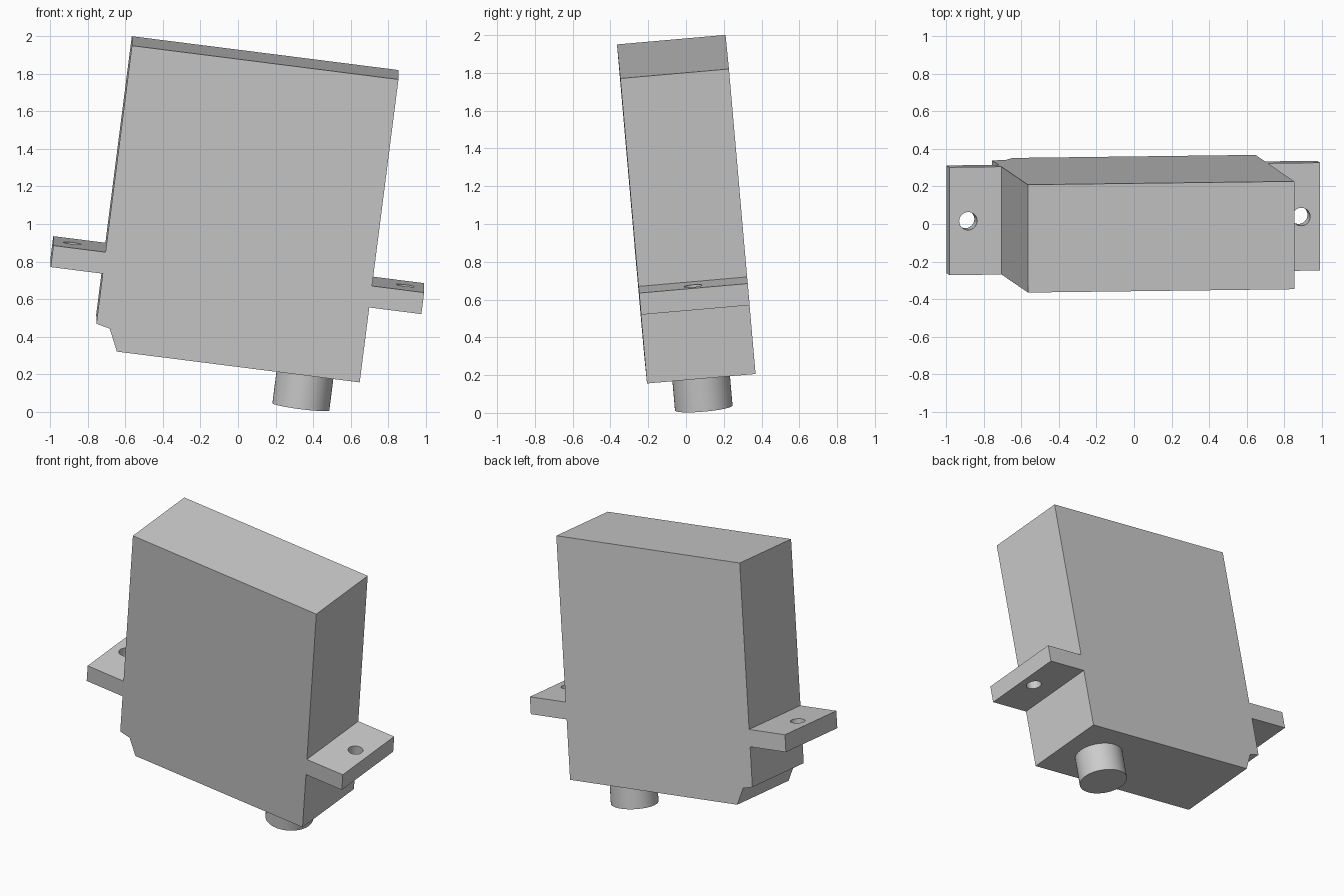
import bpy
import bmesh
from mathutils import Matrix, Vector

cube = bpy.data.objects.get("Cube")
if cube:
    bpy.data.objects.remove(cube, do_unlink=True)

# One plain grey plastic
grey = bpy.data.materials.new("grey plastic")
grey.use_nodes = True
grey.diffuse_color = (0.6, 0.6, 0.6, 1)
grey.node_tree.nodes["Principled BSDF"].inputs["Base Color"].default_value = grey.diffuse_color

# Tilted frame shared by all parts; origin at the centre of the case bottom
across = Vector((0.992, 0.0125, -0.1258)).normalized()
up = across.cross(Vector((0, 0.996, 0.087))).normalized()
depth = up.cross(across)
TILT = Matrix.Translation((-0.062, 0.072, 0.271)) @ Matrix((across, depth, up)).transposed().to_4x4()

HALF_W, HALF_D, HEIGHT = 0.716, 0.2885, 1.634
TAB_X, TAB_LOW, TAB_HIGH = 0.996, 0.404, 0.52


def finish(name, bm):
    bmesh.ops.recalc_face_normals(bm, faces=bm.faces)
    mesh = bpy.data.meshes.new(name)
    bm.to_mesh(mesh)
    bm.free()
    mesh.materials.append(grey)
    obj = bpy.data.objects.new(name, mesh)
    obj.matrix_world = TILT
    bpy.context.collection.objects.link(obj)
    return obj


def cylinder(name, x, radius, low, high):
    bm = bmesh.new()
    bmesh.ops.create_cone(bm, cap_ends=True, segments=48, radius1=radius, radius2=radius,
                          depth=high - low,
                          matrix=Matrix.Translation((x, 0, (low + high) / 2)))
    return finish(name, bm)


def activate(obj):
    bpy.ops.object.select_all(action='DESELECT')
    obj.select_set(True)
    bpy.context.view_layer.objects.active = obj


# Case with mounting tabs and a notched lower corner, as one extruded profile
right_side = [(HALF_W, 0), (HALF_W, TAB_LOW), (TAB_X, TAB_LOW),
              (TAB_X, TAB_HIGH), (HALF_W, TAB_HIGH), (HALF_W, HEIGHT)]
left_side = [(-x, z) for x, z in reversed(right_side[1:])]
notch = [(-HALF_W, 0.134), (-0.642, 0.117), (-0.589, 0)]
bm = bmesh.new()
face = bm.faces.new([bm.verts.new((x, -HALF_D, z)) for x, z in right_side + left_side + notch])
extruded = bmesh.ops.extrude_face_region(bm, geom=[face])["geom"]
bmesh.ops.translate(bm, vec=(0, 2 * HALF_D, 0),
                    verts=[v for v in extruded if isinstance(v, bmesh.types.BMVert)])
case = finish("case", bm)

# Screw holes through the tabs
for side in (-1, 1):
    cutter = cylinder("hole_cutter", side * 0.895, 0.048, TAB_LOW - 0.1, TAB_HIGH + 0.1)
    cutter.hide_render = True
    activate(case)
    cut = case.modifiers.new("screw_hole", 'BOOLEAN')
    cut.operation = 'DIFFERENCE'
    cut.solver = 'EXACT'
    cut.object = cutter
    bpy.ops.object.modifier_apply(modifier=cut.name)
    bpy.data.objects.remove(cutter, do_unlink=True)

# Output shaft below the case
shaft = cylinder("output_shaft", 0.425, 0.153, -0.194, 0.02)

for obj in (case, shaft):
    activate(obj)
    bpy.ops.object.shade_smooth_by_angle(angle=0.52)
